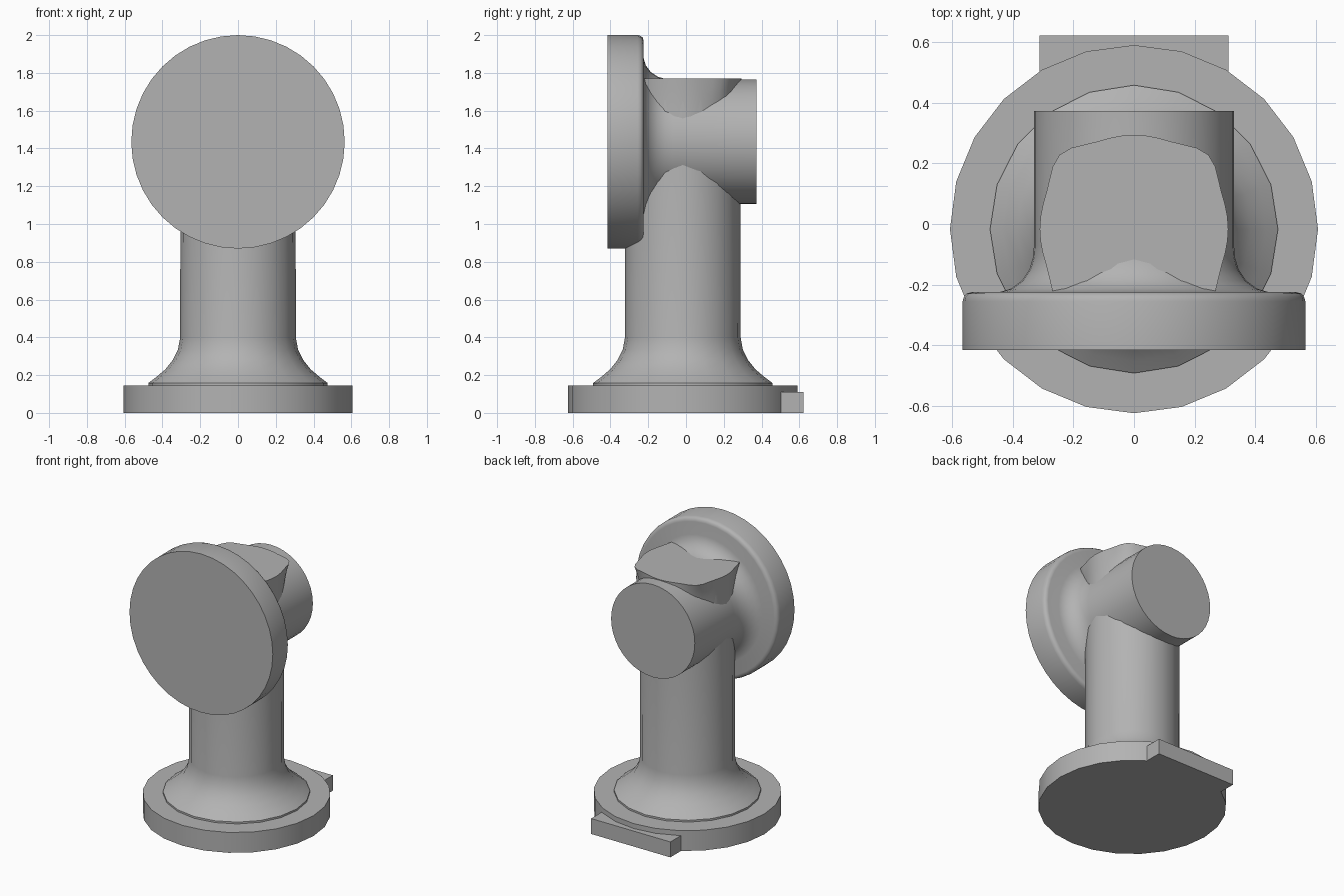
import bpy
import bmesh
from math import sin, cos, pi, radians

CENTRE_Y = -0.017

cube = bpy.data.objects.get("Cube")
if cube:
    bpy.data.objects.remove(cube, do_unlink=True)

# Single cast metal colour
metal = bpy.data.materials.new("grey_metal")
metal.use_nodes = True
grey = (0.45, 0.45, 0.45, 1)
metal.diffuse_color = grey
metal.node_tree.nodes["Principled BSDF"].inputs["Base Color"].default_value = grey


def loft(name, rings, location):
    """Skin a stack of rings, cap both ends and shade smoothly."""
    bm = bmesh.new()
    loops = [[bm.verts.new(p) for p in ring] for ring in rings]
    n = len(loops[0])
    for a, b in zip(loops, loops[1:]):
        for i in range(n):
            j = (i + 1) % n
            bm.faces.new((a[i], a[j], b[j], b[i]))
    bm.faces.new(loops[0])
    bm.faces.new(loops[-1])
    bmesh.ops.recalc_face_normals(bm, faces=bm.faces)
    mesh = bpy.data.meshes.new(name)
    bm.to_mesh(mesh)
    bm.free()
    mesh.materials.append(metal)
    obj = bpy.data.objects.new(name, mesh)
    obj.location = location
    bpy.context.collection.objects.link(obj)
    bpy.ops.object.select_all(action='DESELECT')
    obj.select_set(True)
    bpy.context.view_layer.objects.active = obj
    bpy.ops.object.shade_smooth_by_angle(angle=radians(38))
    return obj


def lathe(name, profile, sides, location, along_y=False):
    """Turn a (radius, distance) profile around the z or y axis."""
    rings = []
    for r, h in profile:
        ring = []
        for i in range(sides):
            a = 2 * pi * i / sides
            u, v = r * cos(a), r * sin(a)
            ring.append((u, h, v) if along_y else (u, v, h))
        rings.append(ring)
    return loft(name, rings, location)


# Round base plate
lathe("base_flange", [(0.607, 0), (0.607, 0.145)], 24, (0, CENTRE_Y, 0))

# Upright pipe with flared foot
lathe("upright_pipe",
      [(0.475, 0.14), (0.475, 0.158), (0.435, 0.188), (0.385, 0.23),
       (0.345, 0.28), (0.318, 0.335), (0.306, 0.40), (0.305, 1.768)],
      20, (0, CENTRE_Y, 0))

# Flared top of the upright, swelling at its four diagonals
rings = []
for step in range(7):
    t = step / 6
    ring = []
    for i in range(48):
        a = 2 * pi * i / 48
        r = 0.303 + t * t * (0.008 + 0.036 * sin(2 * a) ** 8)
        ring.append((r * cos(a), r * sin(a), 1.53 + 0.24 * t))
    rings.append(ring)
loft("upright_top", rings, (0, CENTRE_Y, 0))

# Cross pipe with a round front flange, rounded rim and fillet
lathe("cross_pipe",
      [(0.565, -0.415), (0.565, -0.255), (0.561, -0.24), (0.552, -0.229),
       (0.535, -0.225), (0.445, -0.225), (0.405, -0.213), (0.37, -0.187),
       (0.345, -0.15), (0.333, -0.11), (0.33, -0.07), (0.33, 0.372)],
      40, (0, 0, 1.435), along_y=True)

# Rear locating bar
bar = [(-0.312, 0.5), (0.312, 0.5), (0.312, 0.622), (-0.312, 0.622)]
loft("rear_bar", [[(x, y, z) for x, y in bar] for z in (0, 0.11)], (0, 0, 0))
